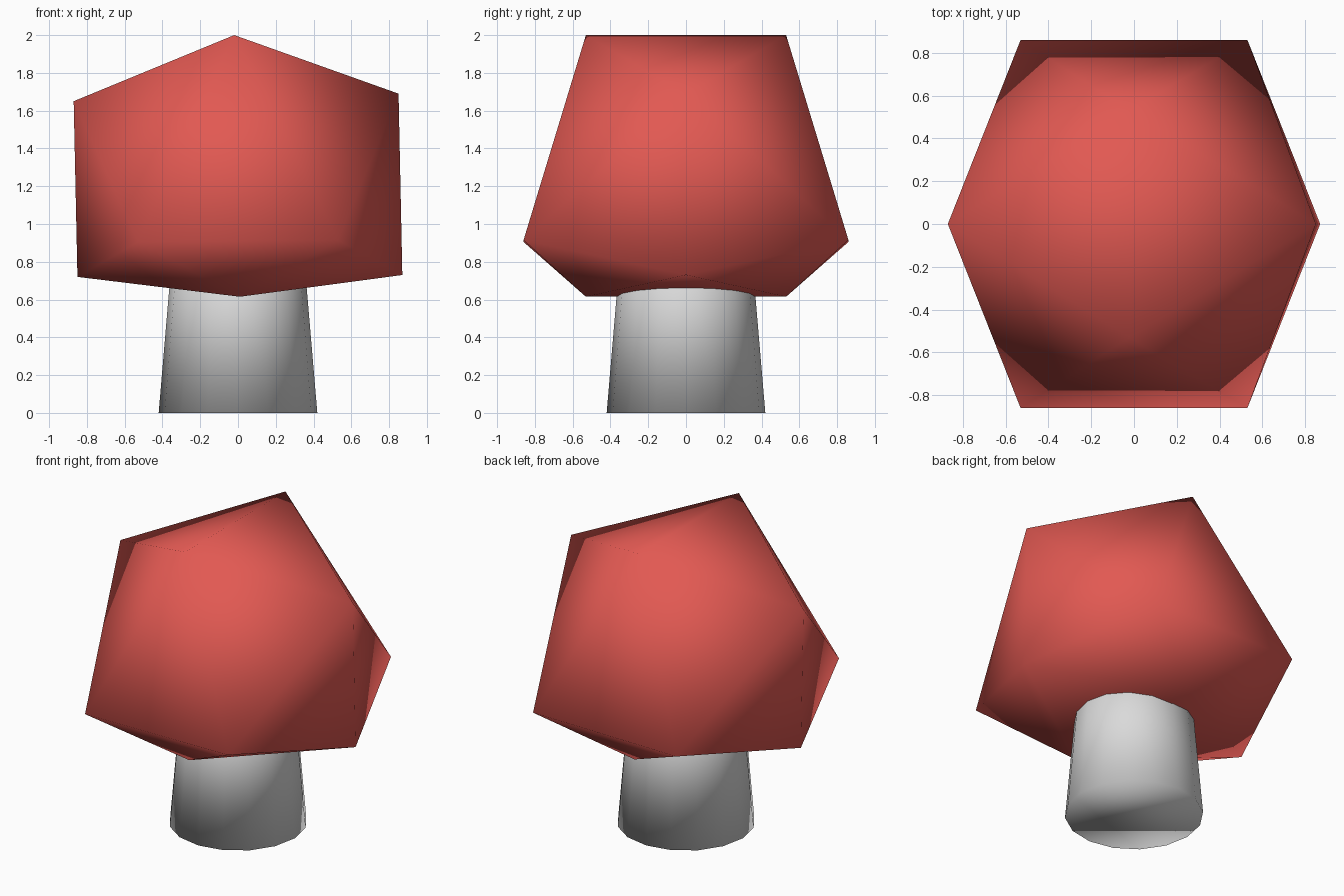
import bpy
import bmesh

cube = bpy.data.objects.get("Cube")
if cube:
    bpy.data.objects.remove(cube, do_unlink=True)


def make_material(name, rgb):
    mat = bpy.data.materials.new(name)
    mat.use_nodes = True
    colour = (*rgb, 1.0)
    mat.diffuse_color = colour
    mat.node_tree.nodes["Principled BSDF"].inputs["Base Color"].default_value = colour
    return mat


def add_object(name, bm, mat):
    """Turn a bmesh into a fully smooth-shaded object."""
    bmesh.ops.recalc_face_normals(bm, faces=bm.faces[:])
    for face in bm.faces:
        face.smooth = True
    mesh = bpy.data.meshes.new(name)
    bm.to_mesh(mesh)
    bm.free()
    mesh.materials.append(mat)
    obj = bpy.data.objects.new(name, mesh)
    bpy.context.collection.objects.link(obj)
    return obj


red = make_material("foliage red", (0.76, 0.1, 0.085))
grey = make_material("trunk grey", (0.7, 0.7, 0.7))

# Crown: a slightly tilted icosahedron with a squashed underside
side_points = [(-0.87, 1.65), (0.85, 1.69), (-0.85, 0.72), (0.87, 0.73)]
paired_points = [
    (-0.02, 0.53, 2.0),    # ridge
    (0.01, 0.53, 0.615),   # keel
    (-0.53, 0.86, 0.905),  # widest corners
    (0.53, 0.86, 0.915),
]
bm = bmesh.new()
for x, z in side_points:
    bm.verts.new((x, 0, z))
for x, y, z in paired_points:
    for side in (-1, 1):
        bm.verts.new((x, side * y, z))
bmesh.ops.convex_hull(bm, input=bm.verts[:])
add_object("crown", bm, red)

# Trunk: a tapered cylinder running up into the crown
height = 1.0
bm = bmesh.new()
bmesh.ops.create_cone(bm, cap_ends=True, segments=16,
                      radius1=0.42, radius2=0.335, depth=height)
bmesh.ops.translate(bm, verts=bm.verts[:], vec=(0, 0, height / 2))
add_object("trunk", bm, grey)
